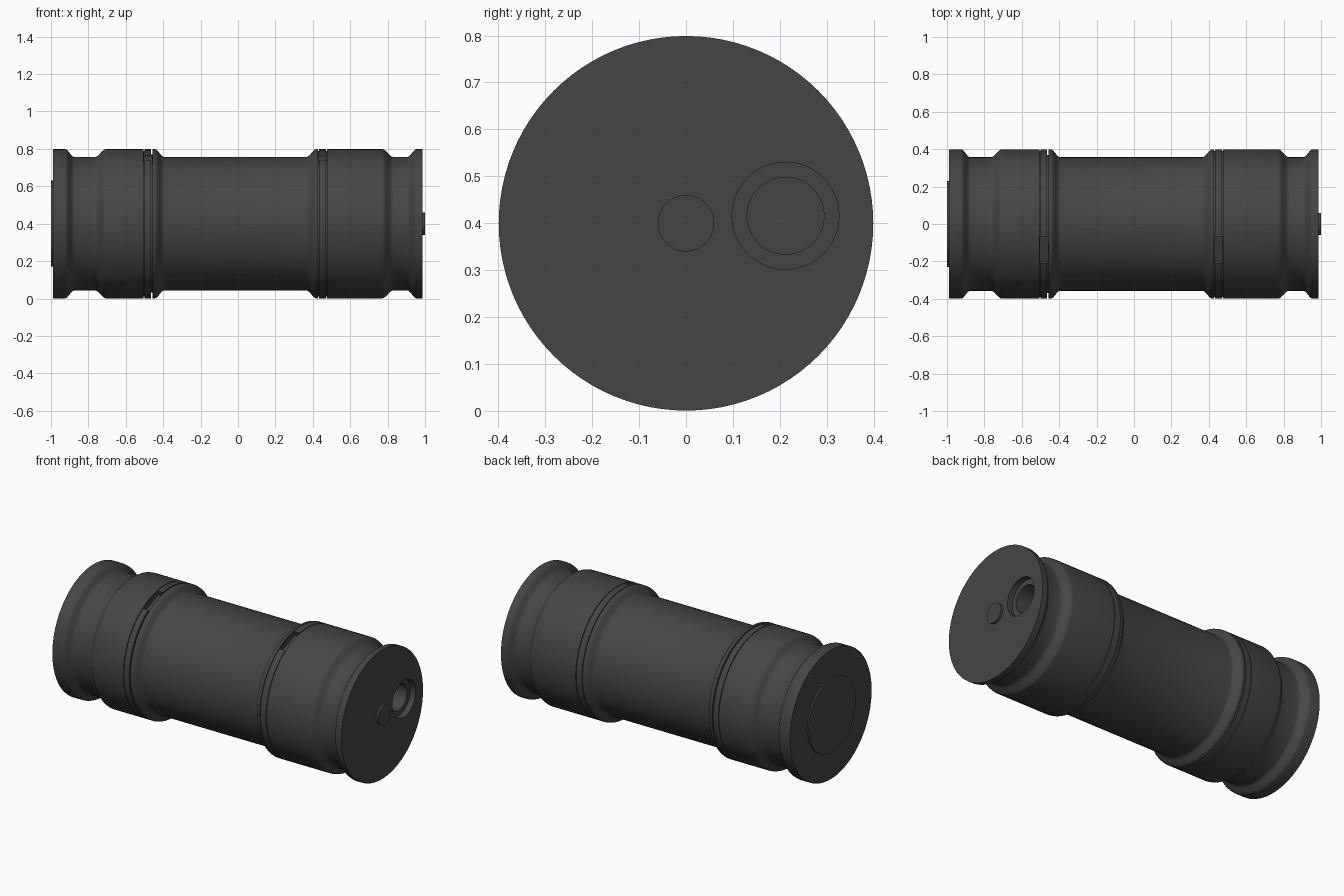
import bpy, bmesh
from math import cos, sin, pi, radians

if "Cube" in bpy.data.objects:
    bpy.data.objects.remove(bpy.data.objects["Cube"])

R, WAIST, CZ, SEG = 0.399, 0.357, 0.4, 96


def revolve(name, profile, cy=0.0, cz=CZ, seg=SEG):
    """Turn (x, radius) points around an axis parallel to x, capped at both ends."""
    bm = bmesh.new()
    rings = [[bm.verts.new((x, cy + r * sin(2 * pi * i / seg), cz + r * cos(2 * pi * i / seg)))
              for i in range(seg)] for x, r in profile]
    for a, b in zip(rings, rings[1:]):
        for i in range(seg):
            j = (i + 1) % seg
            bm.faces.new((a[i], a[j], b[j], b[i]))
    bm.faces.new(rings[0])
    bm.faces.new(rings[-1])
    bmesh.ops.recalc_face_normals(bm, faces=bm.faces)
    mesh = bpy.data.meshes.new(name)
    bm.to_mesh(mesh)
    bm.free()
    ob = bpy.data.objects.new(name, mesh)
    bpy.context.collection.objects.link(ob)
    return ob


def shoulder(x0, x1, r0, r1, n=8):
    """S-shaped blend between two radii."""
    return [(x0 + (x1 - x0) * i / n, r0 + (r1 - r0) * (1 - cos(pi * i / n)) / 2)
            for i in range(n + 1)]


def groove(x, width, depth):
    a, b = x - width / 2, x + width / 2
    return [(a, R), (a, R - depth), (b, R - depth), (b, R)]


def colour(ob, value):
    m = bpy.data.materials.new(ob.name + "_colour")
    m.diffuse_color = (value, value, value, 1)
    m.use_nodes = True
    m.node_tree.nodes["Principled BSDF"].inputs["Base Color"].default_value = m.diffuse_color
    ob.data.materials.append(m)


def cut(target, cutter):
    mod = target.modifiers.new("cut_" + cutter.name, 'BOOLEAN')
    mod.operation = 'DIFFERENCE'
    mod.solver = 'EXACT'
    mod.object = cutter
    bpy.context.view_layer.objects.active = target
    bpy.ops.object.modifier_apply(modifier=mod.name)
    bpy.data.objects.remove(cutter)


# Main housing: flared ends, two wide collars with ring seams, narrower waist
profile = [(-0.99, R)]
profile += shoulder(-0.925, -0.875, R, WAIST)
profile += shoulder(-0.765, -0.705, WAIST, R)
profile += groove(-0.503, 0.004, 0.01)
profile += groove(-0.461, 0.008, 0.03)
profile += shoulder(-0.445, -0.395, R, WAIST)
profile += shoulder(0.365, 0.42, WAIST, R)
profile += groove(0.43, 0.004, 0.01)
profile += groove(0.473, 0.004, 0.01)
profile += shoulder(0.77, 0.83, R, WAIST)
profile += shoulder(0.905, 0.955, WAIST, R)
profile += [(0.986, R)]
housing = revolve("housing", profile)

# Stepped socket in the right end
cut(housing, revolve("socket_cutter",
                     [(0.84, 0.082), (0.95, 0.082), (0.95, 0.114), (1.05, 0.114)],
                     0.212, 0.416, 48))

# Short slots in both ring bands, towards the front of the top
for x in (-0.481, 0.4515):
    a = radians(21)
    d = 0.41
    bpy.ops.mesh.primitive_cube_add(size=1, location=(x, -d * sin(a), CZ + d * cos(a)),
                                    rotation=(a, 0, 0))
    slot = bpy.context.object
    slot.name = "slot_cutter"
    slot.scale = (0.043, 0.15, 0.10)
    bpy.context.view_layer.update()
    cut(housing, slot)

# Thin raised plates on the two ends
end_plate = revolve("end_plate", [(-1.0, 0.23), (-0.98, 0.23)])
button = revolve("button", [(0.97, 0.06), (1.0, 0.06)], seg=48)

for ob in (housing, end_plate, button):
    ob.data.materials.clear()
    colour(ob, 0.06)
    bpy.ops.object.select_all(action='DESELECT')
    ob.select_set(True)
    bpy.context.view_layer.objects.active = ob
    bpy.ops.object.shade_smooth_by_angle(angle=radians(30))
